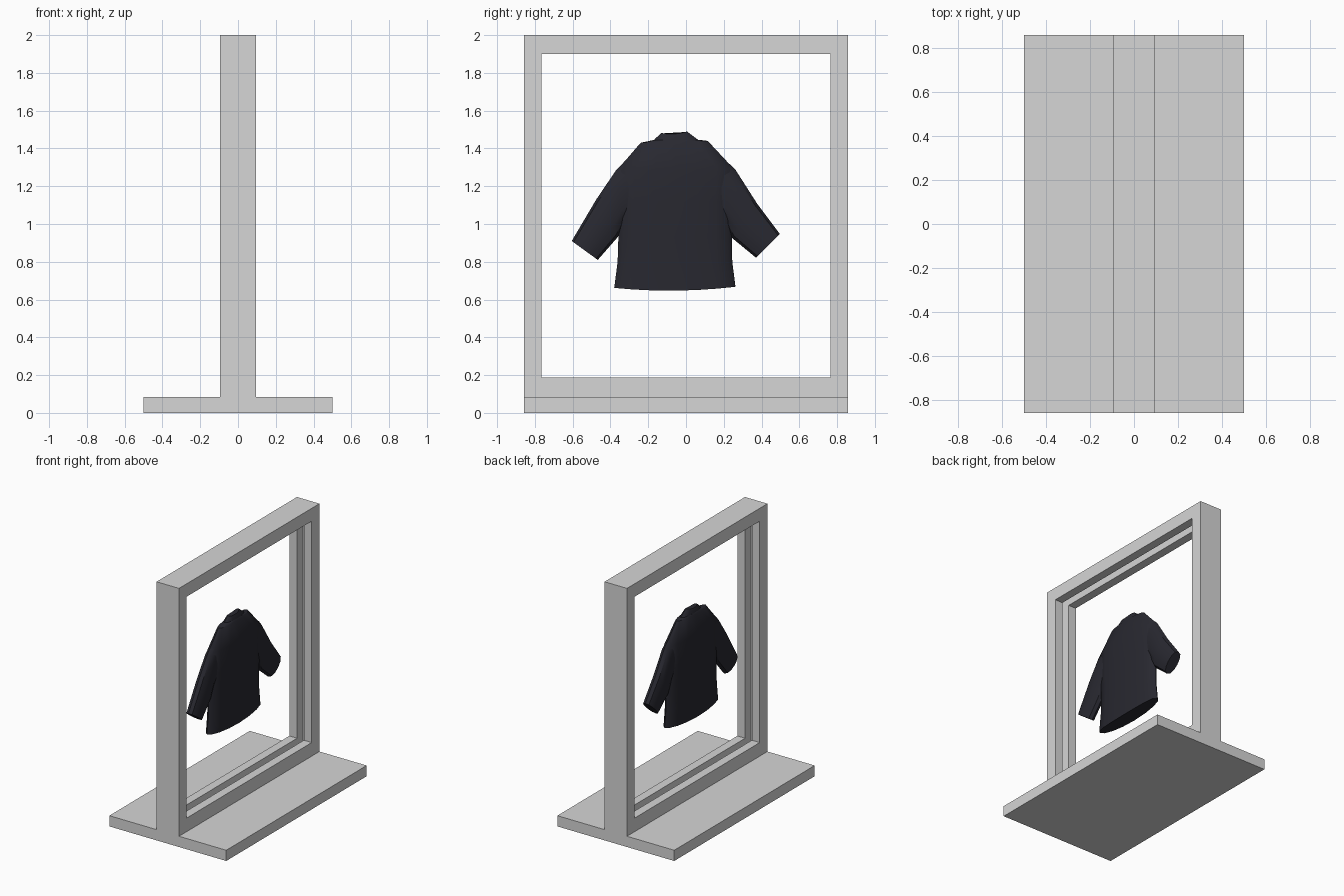
import bpy, bmesh, math
from mathutils import Vector

if "Cube" in bpy.data.objects:
    bpy.data.objects.remove(bpy.data.objects["Cube"])


def material(name, rgb):
    m = bpy.data.materials.new(name)
    m.diffuse_color = (*[((c / 255 + 0.055) / 1.055) ** 2.4 for c in rgb], 1)
    m.use_nodes = True
    m.node_tree.nodes["Principled BSDF"].inputs["Base Color"].default_value = m.diffuse_color
    return m


GREY = material("light grey", (214, 214, 214))
NAVY = material("dark navy cloth", (40, 40, 48))


def finish(name, bm, mat):
    bmesh.ops.recalc_face_normals(bm, faces=bm.faces)
    mesh = bpy.data.meshes.new(name)
    bm.to_mesh(mesh)
    bm.free()
    mesh.materials.append(mat)
    ob = bpy.data.objects.new(name, mesh)
    bpy.context.collection.objects.link(ob)
    return ob


def box(name, x0, x1, y0, y1, z0, z1, mat):
    bm = bmesh.new()
    bmesh.ops.create_cube(bm, size=1)
    for v in bm.verts:
        v.co = ((x0, x1)[v.co.x > 0], (y0, y1)[v.co.y > 0], (z0, z1)[v.co.z > 0])
    return finish(name, bm, mat)


# Base plate under the frame
box("base_plate", -0.5, 0.5, -0.858, 0.858, 0, 0.083, GREY)

# Upright frame: closed cross-section with a channel, swept round four corners
# profile points are (x, inset from the outer edge)
W, G, D, T = 0.096, 0.029, 0.07, 0.094
profile = [(-W, 0), (W, 0), (W, T), (G, T), (G, T - D), (-G, T - D), (-G, T), (-W, T)]
bm = bmesh.new()
rings = []
for sy, top in ((-1, 0), (1, 0), (1, 1), (-1, 1)):
    rings.append([bm.verts.new((x, sy * (0.858 - d), 2.0 - d * 1.06 if top else 0.083 + d * 1.12))
                  for x, d in profile])
n = len(profile)
for a, b in zip(rings, rings[1:] + rings[:1]):
    for i in range(n):
        j = (i + 1) % n
        bm.faces.new((a[i], a[j], b[j], b[i]))
finish("window_frame", bm, GREY)


def loft(name, sections, segs=12, power=0.8):
    """Closed cloth tube; a section is two (y, z) edge points, half depth, sag."""
    bm = bmesh.new()
    loops = []
    for p, q, depth, sag in sections:
        p, q = Vector((0, *p)), Vector((0, *q))
        mid, half = (p + q) / 2, (q - p) / 2
        loop = []
        for i in range(segs):
            t = 2 * math.pi * i / segs
            c, s = math.cos(t), math.sin(t)
            co = mid + half * c
            co.x = depth * math.copysign(abs(s) ** power, s)
            co.z -= sag * s * s
            loop.append(bm.verts.new(co))
        loops.append(loop)
    for a, b in zip(loops, loops[1:]):
        for i in range(segs):
            j = (i + 1) % segs
            bm.faces.new((a[i], a[j], b[j], b[i]))
    bm.faces.new(loops[0])
    bm.faces.new(loops[-1])
    ob = finish(name, bm, NAVY)
    bpy.ops.object.select_all(action="DESELECT")
    ob.select_set(True)
    bpy.context.view_layer.objects.active = ob
    bpy.ops.object.shade_smooth_by_angle(angle=math.radians(40))
    return ob


# Shirt body, from hem to neck
loft("shirt_body", [
    ((-0.38, 0.662), (0.262, 0.668), 0.056, 0.018),
    ((-0.362, 0.80), (0.245, 0.80), 0.056, 0),
    ((-0.358, 0.93), (0.243, 0.93), 0.058, 0),
    ((-0.36, 1.12), (0.245, 1.12), 0.06, 0),
    ((-0.365, 1.285), (0.255, 1.29), 0.058, 0),
    ((-0.24, 1.43), (0.115, 1.44), 0.038, 0),
    ((-0.17, 1.445), (0.075, 1.445), 0.032, 0)], segs=16)

# Standing collar
loft("shirt_collar", [
    ((-0.175, 1.42), (0.085, 1.42), 0.036, 0),
    ((-0.165, 1.45), (0.065, 1.445), 0.032, 0),
    ((-0.13, 1.482), (0.005, 1.49), 0.02, 0.01)])

# Sleeves, from shoulder to cuff
loft("left_sleeve", [
    ((-0.24, 1.42), (-0.22, 1.08), 0.03, 0),
    ((-0.37, 1.285), (-0.33, 1.0), 0.042, 0),
    ((-0.475, 1.13), (-0.362, 0.93), 0.044, 0),
    ((-0.605, 0.91), (-0.467, 0.81), 0.042, 0)])
loft("right_sleeve", [
    ((0.11, 1.43), (0.10, 1.08), 0.03, 0),
    ((0.26, 1.29), (0.21, 1.0), 0.042, 0),
    ((0.375, 1.11), (0.245, 0.925), 0.044, 0),
    ((0.497, 0.947), (0.37, 0.822), 0.042, 0)])
